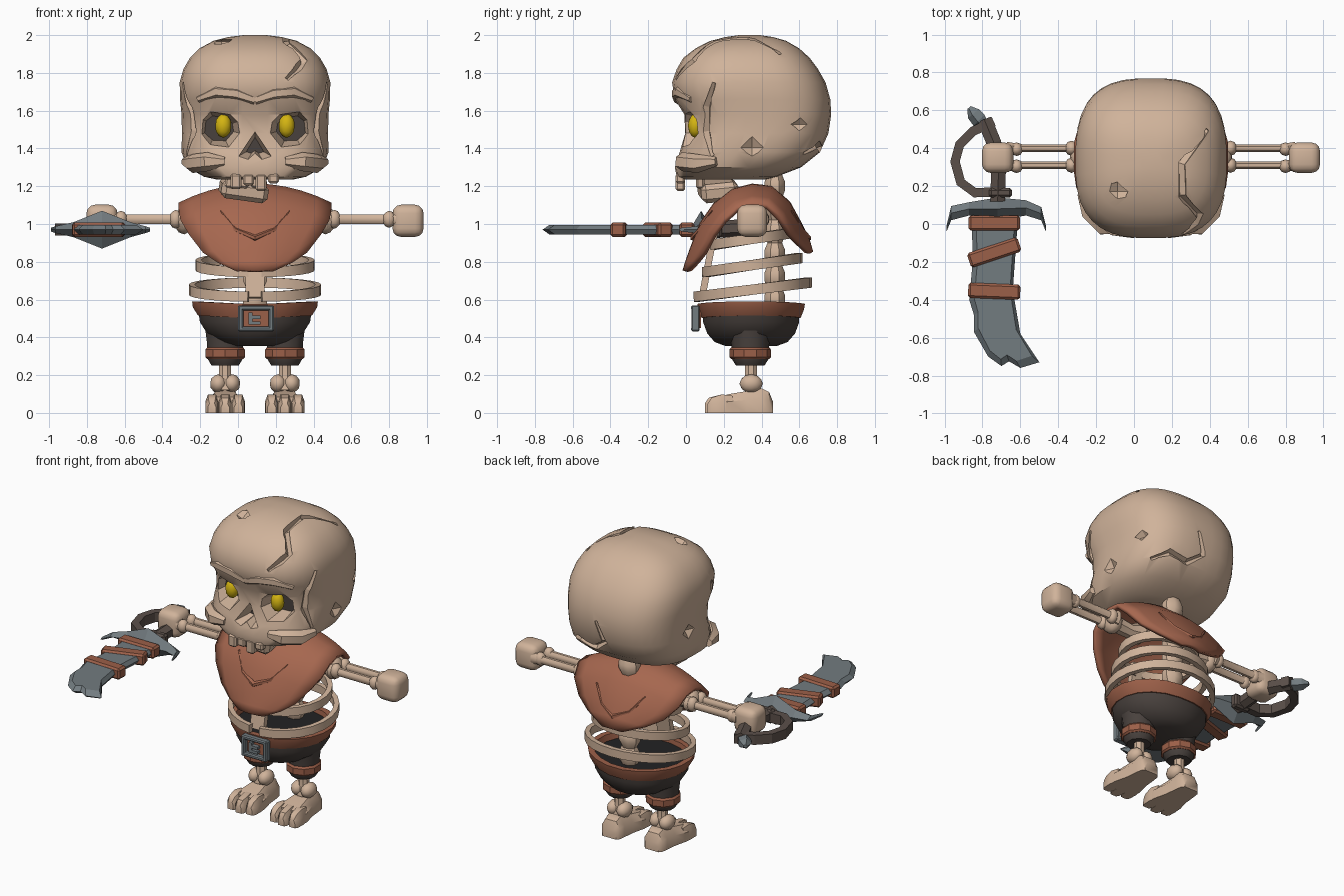
import bpy, bmesh, math
from mathutils import Vector, Matrix, Euler
from mathutils.bvhtree import BVHTree

if "Cube" in bpy.data.objects:
    bpy.data.objects.remove(bpy.data.objects["Cube"])

CX = 0.09  # body symmetry plane


def material(name, r, g, b):
    m = bpy.data.materials.new(name)
    m.diffuse_color = (r, g, b, 1)
    m.use_nodes = True
    m.node_tree.nodes["Principled BSDF"].inputs["Base Color"].default_value = m.diffuse_color
    return m


BONE = material("bone", .63, .45, .325)
DARK = material("dark_cloth", .066, .053, .047)
BLACK = material("black_hollow", .016, .016, .017)
RUST = material("rust_cloth", .38, .135, .078)
LEATHER = material("leather", .33, .115, .065)
STEEL = material("steel", .17, .2, .215)
GRIP = material("grip_brown", .105, .08, .068)
YELLOW = material("yellow_eye", .66, .46, .006)


def finish(name, bm, *mats, smooth=40):
    bmesh.ops.recalc_face_normals(bm, faces=bm.faces)
    me = bpy.data.meshes.new(name)
    bm.to_mesh(me)
    bm.free()
    for m in mats:
        me.materials.append(m)
    if smooth:
        me.shade_smooth()
        me.set_sharp_from_angle(angle=math.radians(smooth))
    ob = bpy.data.objects.new(name, me)
    bpy.context.scene.collection.objects.link(ob)
    return ob


def loft(name, rings, *mats, loop=False, cap=True, wrap=True, smooth=40):
    bm = bmesh.new()
    vs = [[bm.verts.new(p) for p in r] for r in rings]
    n, m = len(rings[0]), len(rings)
    for i in range(m if loop else m - 1):
        a, b = vs[i], vs[(i + 1) % m]
        for j in range(n if wrap else n - 1):
            k = (j + 1) % n
            bm.faces.new((a[j], a[k], b[k], b[j]))
    if cap and not loop:
        bm.faces.new(vs[0])
        bm.faces.new(vs[-1]).material_index = len(mats) - 1
    return finish(name, bm, *mats, smooth=smooth)


def circ(a, b=None, n=8):
    b = b or a
    return [(a * math.cos(math.tau * (i + .5) / n), b * math.sin(math.tau * (i + .5) / n)) for i in range(n)]


def rect(a, b):
    return [(-a, -b), (a, -b), (a, b), (-a, b)]


def sweep(name, pts, prof, mat, up=(0, 0, 1), scale=None, smooth=40):
    pts, up, rings = [Vector(p) for p in pts], Vector(up), []
    for i, p in enumerate(pts):
        t = (pts[min(i + 1, len(pts) - 1)] - pts[max(i - 1, 0)]).normalized()
        s = t.cross(up).normalized()
        n, k = s.cross(t), scale[i] if scale else 1
        rings.append([p + s * a * k + n * b * k for a, b in prof])
    return loft(name, rings, mat, smooth=smooth)


def ring(x, y, z, rx, ry, n=16, p=2.0, lift=0):
    out = []
    for i in range(n):
        c, s = math.cos(math.tau * (i + .5) / n), math.sin(math.tau * (i + .5) / n)
        out.append((x + rx * math.copysign(abs(c) ** (2 / p), c),
                    y + ry * math.copysign(abs(s) ** (2 / p), s), z + lift * abs(c)))
    return out


def ball(name, loc, size, mat, sub=2):
    bm = bmesh.new()
    bmesh.ops.create_icosphere(bm, subdivisions=sub, radius=1,
                               matrix=Matrix.LocRotScale(Vector(loc), None, Vector(size)))
    return finish(name, bm, mat, smooth=50 if sub > 1 else 0)


def box(name, loc, size, mat, rot=(0, 0, 0), bevel=0, seg=1):
    bm = bmesh.new()
    bmesh.ops.create_cube(bm, size=1, matrix=Matrix.LocRotScale(Vector(loc), Euler(rot), Vector(size)))
    if bevel:
        bmesh.ops.bevel(bm, geom=bm.edges[:], offset=bevel, segments=seg, profile=.5, affect='EDGES')
    return finish(name, bm, mat, smooth=40 if seg > 1 else 0)


# skull: rings of (z, half width, front y, back y)
SK = [(1.235, .20, -.02, .42), (1.25, .27, -.05, .48), (1.30, .36, -.06, .61), (1.38, .39, -.035, .71),
      (1.48, .388, -.005, .755), (1.58, .39, -.01, .77), (1.66, .398, -.06, .765), (1.75, .40, -.075, .74),
      (1.82, .38, -.05, .70), (1.88, .345, -.015, .655), (1.93, .295, .05, .6), (1.97, .22, .13, .53), (1.99, .14, .21, .46),
      (2.0, .06, .28, .39)]
skull = loft("skull", [ring(CX, (f + b) / 2, z, w, (b - f) / 2, 36, 2.75) for z, w, f, b in SK], BONE)
skull.data.materials.append(DARK)
bvh = BVHTree.FromPolygons([v.co for v in skull.data.vertices], [p.vertices[:] for p in skull.data.polygons])
C = Vector((CX, .35, 1.6))


def on_skull(p):
    d = (Vector(p) - C).normalized()
    return bvh.ray_cast(C, d)[0] or Vector(p)


def carve(cutter):
    cutter.hide_render = True
    cutter.display_type = 'WIRE'
    mod = skull.modifiers.new(cutter.name, 'BOOLEAN')
    mod.operation, mod.solver, mod.object = 'DIFFERENCE', 'EXACT', cutter


# eye sockets and nose hollow, with a dark floor
SOCKET = [(.29, 1.56), (.24, 1.60), (.13, 1.58), (.09, 1.54), (.08, 1.48), (.14, 1.41), (.24, 1.415), (.30, 1.47)]
for s in (-1, 1):
    carve(loft(f"socket_cutter_{s}", [[(CX + s * (.19 + (x - .19) * k), y, 1.51 + (z - 1.51) * k) for x, z in SOCKET]
               for y, k in ((-.2, 1.45), (.12, .7))], BONE, DARK, smooth=0))
    ball("eye", (CX + s * .168, .05, 1.52), (.044, .04, .064), YELLOW)
NOSE = [(0, 1.5), (.085, 1.36), (.035, 1.345), (0, 1.375), (-.035, 1.345), (-.085, 1.36)]
carve(loft("nose_cutter", [[(CX + x * k, y, 1.41 + (z - 1.41) * k) for x, z in NOSE]
           for y, k in ((-.15, 1.5), (.07, .55))], BONE, DARK, smooth=0))

# cracks, temple creases and chips cut into the skull
CRACKS = [[(.39, .5, 1.9), (.26, .32, 2), (.26, .14, 1.97), (.36, .03, 1.88), (.32, 0, 1.83), (.26, -.06, 1.77)],
          [(.41, .64, 1.36), (.3, .7, 1.42), (.18, .73, 1.38), (.08, .75, 1.46), (.13, .76, 1.6)],
          [(.45, .16, 1.74), (.45, .1, 1.62), (.45, .08, 1.48), (.45, .14, 1.36)],
          [(-.27, .16, 1.74), (-.27, .1, 1.62), (-.27, .08, 1.48), (-.27, .14, 1.36)]]
for i, path in enumerate(CRACKS):
    pts = [on_skull(p) for p in path]
    mid = sum(pts, Vector()) / len(pts)
    carve(sweep(f"crack_cutter_{i}", pts, [(.022, 0), (0, .03), (-.022, 0), (0, -.03)], BONE, up=mid - C,
                scale=[.5] + [1] * (len(pts) - 2) + [.5], smooth=0))
for i, (p, size) in enumerate([((.48, .63, 1.52), (.03, .11, .035)), ((.49, .35, 1.4), (.03, .06, .06)),
                               ((-.31, .4, 1.5), (.03, .06, .05)), ((-.08, .18, 1.95), (.08, .07, .03))]):
    bm = bmesh.new()
    bmesh.ops.create_uvsphere(bm, u_segments=4, v_segments=2, radius=1,
                              matrix=Matrix.LocRotScale(on_skull(p), None, Vector(size)))
    carve(finish(f"chip_cutter_{i}", bm, BONE, smooth=0))

# brow ridges, cheekbones, teeth and broken jaw
for s in (-1, 1):
    sweep("brow", [(CX + s * .0, -.04, 1.655), (CX + s * .1, -.043, 1.69), (CX + s * .2, -.03, 1.70),
                   (CX + s * .3, .03, 1.66)], circ(.035, .035, 6), BONE, scale=[.7, 1, 1, .5])
    sweep("cheekbone", [(CX + s * .16, -.03, 1.33), (CX + s * .25, -.02, 1.33), (CX + s * .33, .06, 1.32),
                        (CX + s * .37, .16, 1.33)], circ(.045, .05, 6), BONE, scale=[.5, 1, 1, .5])
for i, h in enumerate((.08, .06, .09, .05)):
    box("tooth", (CX - .10 + i * .066, -.03, 1.265 - h / 2), (.058, .05, h), BONE, bevel=.01)
box("jaw", (.03, .17, 1.18), (.25, .2, .10), BONE, (.1, .14, .1), .025)
for i in range(3):
    box("jaw_tooth", (-.04 + i * .07, .075, 1.225), (.055, .045, .07), BONE, (0, .14, 0), .01)

# spine, breastbone and ribs
sweep("spine", [(CX, .47, .54 + i * .04) for i in range(19)], circ(.07, .06, 8), BONE, up=(0, 1, 0),
      scale=[1 if i % 3 else .7 for i in range(19)])
sweep("breastbone", [(CX, .15, .95), (CX, .12, .8), (CX, .085, .61)], rect(.05, .018), BONE, up=(0, 1, 0))
for zf, zb, rx, yf, yb in ((.89, .95, .25, .14, .54), (.745, .82, .30, .10, .60), (.615, .69, .335, .055, .65)):
    pts = []
    for i in range(25):
        a = math.radians(-84 + 348 * i / 24)
        v = (1 + math.sin(a)) / 2
        pts.append((CX + rx * math.cos(a), yf + (yb - yf) * v, zf + (zb - zf) * v))
    sweep("rib", pts, rect(.016, .027), BONE, smooth=30)

# draped neck cloth with a fold in front and behind
DRAPE = [(-.005, .75, .09), (.01, .80, .19), (.035, .87, .27), (.085, 1.0, .345), (.155, 1.1, .39), (.25, 1.175, .40),
         (.35, 1.2, .40), (.45, 1.19, .40), (.54, 1.11, .38), (.60, 1.0, .31), (.64, .92, .21), (.66, .85, .07)]
rows = []
for y, z, w in DRAPE:
    inward = Vector((0, .35 - y, .75 - z)).normalized()
    rows.append([Vector((CX + w * u / 5, y, z)) + inward * .1 * (u / 5) ** 2 * w / .4 for u in range(-5, 6)])
scarf = loft("neck_cloth", rows, RUST, cap=False, wrap=False)
mod = scarf.modifiers.new("thickness", 'SOLIDIFY')
mod.thickness, mod.offset = .028, 0
for name, ys in (("front_fold", (.14, .08, .045)), ("back_fold", (.56, .605, .64))):
    sweep(name, [(CX + x, ys[k], z) for x, z, k in ((-.18, 1.07, 0), (-.1, .97, 1), (0, .925, 2),
          (.1, .97, 1), (.18, 1.07, 0))], circ(.02, .014, 6), RUST, scale=[.3, 1, 1.2, 1, .3])

# arms and hands
for s in (-1, 1):
    X = lambda d: CX + s * d
    sweep("upper_arm", [(X(.16), .35, 1.02), (X(.24), .35, 1.01), (X(.36), .35, 1.02)], circ(.055), BONE,
          scale=[1.3, .85, 1])
    ball("elbow", (X(.375), .35, 1.02), (.055, .07, .075), BONE)
    for y in (.31, .40):
        sweep("forearm", [(X(d), y, 1.025) for d in (.38, .45, .68, .76)], circ(.028, .034), BONE,
              scale=[1.5, .8, .8, 1.3])
        ball("wrist_knob", (X(.71), y - .005, 1.025), (.035, .036, .045), BONE)
        ball("elbow_knob", (X(.42), y, 1.025), (.035, .04, .05), BONE)
    box("hand", (X(.81), .35, 1.017), (.165, .16, .17), BONE, bevel=.045, seg=3)

# belt, breeches with hollow top
E = [(.50, .305, .265), (.545, .333, .283), (.575, .337, .288), (.575, .30, .25), (.50, .28, .24)]
loft("belt", [ring(CX, .345, z, rx, ry, 20, 2.1, .015) for z, rx, ry in E], LEATHER, loop=True, smooth=30)
loft("breeches", [ring(CX, .345, z, rx, ry, 20, 2.1) for z, rx, ry in
     ((.355, .12, .14), (.375, .19, .195), (.42, .255, .235), (.48, .295, .257), (.55, .305, .257))], DARK, BLACK)

# buckle
for dz in (-.056, .056):
    box("buckle_bar", (.095, .05, .5 + dz), (.19, .045, .026), STEEL, bevel=.007)
for dx in (-.081, .081):
    box("buckle_side", (.095 + dx, .05, .5), (.028, .044, .13), STEEL, bevel=.007)
box("buckle_inlay", (.095, .07, .5), (.15, .02, .1), LEATHER)
box("buckle_post", (.066, .05, .5), (.02, .035, .065), STEEL)
for dz in (-.024, .006):
    box("buckle_prong", (.09, .05, .5 + dz), (.06, .035, .018), STEEL)

# legs and feet
for s in (-1, 1):
    x = CX + s * .158
    loft("trouser_leg", [ring(x, .34, z, r, r, 10) for z, r in ((.25, .075), (.29, .1), (.36, .1), (.44, .11))], DARK)
    loft("trouser_cuff", [ring(x, .34, z, r, r, 10) for z, r in ((.285, .1), (.295, .11), (.335, .11), (.347, .1))],
         LEATHER, smooth=30)
    sweep("shin", [(x, .345, .12), (x, .345, .19), (x, .345, .27)], circ(.034), BONE, up=(0, 1, 0), scale=[1.5, 1, 1])
    for dx in (-.036, .036):
        ball("ankle", (x + dx, .345, .155), (.045, .062, .05), BONE)
    D = ((-1, 0), (-1, .6), (-.6, 1), (.6, 1), (1, .6), (1, 0))
    loft("foot", [[(x + a * w, y, h * b) for a, b in D] for y, w, h in
         ((.17, .1, .085), (.23, .102, .1), (.32, .08, .115), (.40, .072, .13), (.44, .066, .11), (.46, .05, .06))], BONE)
    for i in (-1, 0, 1):
        y0 = .1 if i == 0 else .115
        loft("toe", [[(x + i * .07 + a * w, y, h * b) for a, b in D] for y, w, h in
             ((y0, .022, .05), (y0 + .02, .033, .08), (.19, .035, .098), (.25, .025, .09))], BONE)

# cutlass blade, wraps and guard
Z = .97
BLADE = [(-.86, .06), (-.85, -.18), (-.87, -.4), (-.845, -.48), (-.845, -.57), (-.77, -.7), (-.7, -.75), (-.66, -.725),
         (-.6, -.76), (-.5, -.73), (-.6, -.58), (-.64, -.35), (-.61, .06)]
loft("blade", [[(-.72 + (x + .72) * k, -.35 + (y + .35) * (k * .5 + .5), z) for x, y in BLADE]
     for z, k in ((Z - .025, .82), (Z, 1), (Z + .025, .82))], STEEL, smooth=0)
for name, y, w, rot in (("upper_wrap", .005, .27, 0), ("slanted_wrap", -.15, .28, .32), ("lower_wrap", -.355, .275, -.04)):
    box(name, (-.738, y, Z), (w, .08, .075), LEATHER, (0, 0, rot), .012)
loft("crossguard", [[(x, a, Z), (x, (a + b) / 2, Z + h), (x, b, Z), (x, (a + b) / 2, Z - h)] for x, a, b, h in
     ((-.99, -.04, -.01, .01), (-.965, .02, .095, .018), (-.87, .045, .115, .04), (-.72, .02, .14, .1),
      (-.57, .045, .125, .04), (-.49, .02, .09, .018), (-.465, -.04, -.01, .01))], STEEL, smooth=0)

# grip, knuckle bow and pommel
sweep("grip", [(-.72, .12, Z), (-.715, .3, Z + .01), (-.74, .43, Z + .01), (-.79, .55, Z)], circ(.045, .045, 6), GRIP,
      smooth=0)
box("grip_collar", (-.705, .165, Z), (.12, .05, .09), GRIP, bevel=.012)
sweep("knuckle_bow", [(-.72, .17, Z), (-.84, .165, Z), (-.915, .22, Z), (-.945, .33, Z), (-.92, .42, Z),
                      (-.85, .49, Z), (-.74, .54, Z)], rect(.025, .032), GRIP, smooth=0)
sweep("pommel", [(-.78, .52, Z), (-.815, .55, Z), (-.845, .585, Z), (-.87, .615, Z)], circ(.045, .04, 5), STEEL,
      scale=[.5, 1, .9, .3], smooth=0)
